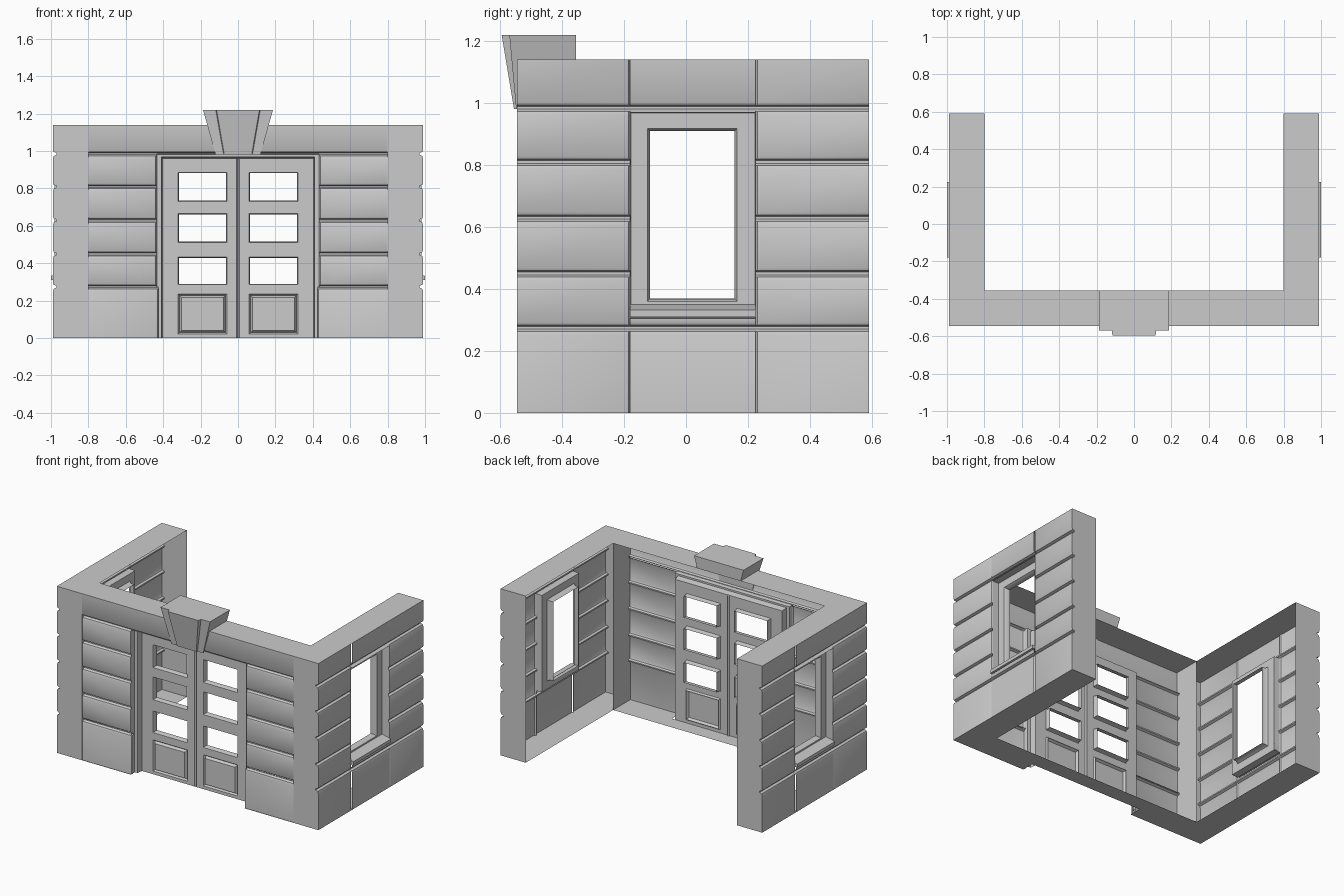
import bpy, bmesh
from mathutils import Vector

if "Cube" in bpy.data.objects:
    bpy.data.objects.remove(bpy.data.objects["Cube"])

H, T = 1.14, 0.19            # wall height and wall depth
X_OUT, Y_OUT, Y_BACK = 0.99, -0.545, 0.59
GROOVES = [0.275, 0.45, 0.63, 0.81, 0.985]
WIN = (-0.18, 0.225, 0.305, 0.97)


# Wall coordinates: u along the wall, d inward from the outer face, z up
def side(u, d, z):
    return Vector((X_OUT - d, u, z))


def front(u, d, z):
    return Vector((u, Y_OUT + d, z))


def finish(name, bm, mirror=False):
    bmesh.ops.remove_doubles(bm, verts=bm.verts, dist=0.0005)
    me = bpy.data.meshes.new(name)
    bm.to_mesh(me)
    bm.free()
    ob = bpy.data.objects.new(name, me)
    bpy.context.collection.objects.link(ob)
    if mirror:
        ob.modifiers.new("mirror", 'MIRROR').use_mirror_merge = False
    bpy.ops.object.select_all(action='DESELECT')
    ob.select_set(True)
    bpy.context.view_layer.objects.active = ob
    bpy.ops.object.shade_smooth_by_angle(angle=0.6)
    return ob


def poly(bm, pts, normal=None):
    f = bm.faces.new([bm.verts.new(p) for p in pts])
    if normal:
        f.normal_update()
        if f.normal.dot(Vector(normal)) < 0:
            f.normal_flip()


def board_profile(z0, z1):
    """Depth against height for boards parted by rounded grooves."""
    pts = []
    for g in GROOVES:
        pts += [(g - .025, 0), (g - .012, .005), (g - .005, .02),
                (g + .004, .02), (g + .009, .005), (g + .018, 0)]
    inside = [(z, d) for z, d in pts if z0 + .001 < z < z1 - .001]

    def at(z):
        return next((.02 for g in GROOVES if abs(z - g) < .006), 0)
    return [(z0, at(z0))] + inside + [(z1, at(z1))]


def boards(bm, m, u0, u1, z0, z1, round0=False, round1=False, base=0):
    us = [(u0, .014 if round0 else 0)]
    if round0:
        us += [(u0 + .005, .005), (u0 + .016, 0)]
    if round1:
        us += [(u1 - .016, 0), (u1 - .005, .005)]
    us.append((u1, .014 if round1 else 0))
    rows = [[bm.verts.new(m(u, base + max(du, dz), z)) for u, du in us]
            for z, dz in board_profile(z0, z1)]
    for a, b in zip(rows, rows[1:]):
        for i in range(len(us) - 1):
            bm.faces.new((a[i], a[i + 1], b[i + 1], b[i]))


def rings(bm, m, rects, fill=False, open_bottom=False):
    """Bridge nested rectangles (u0, u1, z0, z1, d) into a stepped frame."""
    loops = [[bm.verts.new(m(u, d, z)) for u, z in
              ((a, c), (b, c), (b, e), (a, e))] for a, b, c, e, d in rects]
    for o, n in zip(loops, loops[1:]):
        for i in range(1 if open_bottom else 0, 4):
            j = (i + 1) % 4
            bm.faces.new((o[i], o[j], n[j], n[i]))
    if fill:
        bm.faces.new(loops[-1])


def inset(r, k, d):
    return (r[0] + k, r[1] - k, r[2] + k, r[3] - k, d)


# Side wall: boards around the window, closed at top, bottom and both ends
bm = bmesh.new()
boards(bm, side, Y_OUT, WIN[0], 0, H, round1=True)
boards(bm, side, WIN[1], Y_BACK, 0, H, round0=True)
boards(bm, side, WIN[0], WIN[1], 0, WIN[2])
boards(bm, side, WIN[0], WIN[1], WIN[3], H)
for u, n in ((Y_OUT, -1), (Y_BACK, 1)):
    outline = [side(u, d, z) for z, d in board_profile(0, H)]
    poly(bm, outline + [side(u, T, H), side(u, T, 0)], (0, n, 0))
for z, n in ((0, -1), (H, 1)):
    poly(bm, [side(Y_OUT, 0, z), side(Y_BACK, 0, z),
              side(Y_BACK, T, z), side(Y_OUT, T, z)], (0, 0, n))
finish("side_wall", bm, True)

# Side window frame, recessed in the wall
bm = bmesh.new()
opening = (-.125, .165, .36, .918)
rings(bm, side, [WIN + (.008,), inset(WIN, .002, .055), opening + (.055,),
                 inset(opening, .008, .07), inset(opening, .009, .095)])
finish("window_frame", bm, True)

# Sloping window sill
bm = bmesh.new()
sill = [(.055, .31), (-.01, .31), (-.01, .332), (.055, .35)]
ends = [[side(u, d, z) for d, z in sill] for u in (WIN[0], WIN[1])]
poly(bm, ends[0], (0, -1, 0))
poly(bm, ends[1], (0, 1, 0))
for i, n in enumerate(((0, 0, -1), (1, 0, 0), (0, 0, 1))):
    poly(bm, [ends[0][i], ends[0][i + 1], ends[1][i + 1], ends[1][i]], n)
finish("window_sill", bm, True)

# Front boards beside the door
bm = bmesh.new()
boards(bm, front, .435, .8, .275, .985, round0=True, base=.006)
boards(bm, front, .425, .8, 0, .275, round0=True, base=.004)
poly(bm, [front(.8, 0, 0), front(.8, T, 0), front(.8, T, H), front(.8, 0, H)],
     (-1, 0, 0))
finish("front_boards", bm, True)

# Front lintel band with the top and bottom of the front wall
bm = bmesh.new()
boards(bm, front, -.8, .8, .985, H)
poly(bm, [front(-.8, 0, H), front(.8, 0, H), front(.8, T, H), front(-.8, T, H)],
     (0, 0, 1))
half = [(.8, T), (.8, 0), (.43, 0), (.43, .085)]
poly(bm, [front(u, d, 0) for u, d in half] +
     [front(-u, d, 0) for u, d in reversed(half)], (0, 0, -1))
finish("front_band_and_base", bm)

# Stepped door surround
bm = bmesh.new()
rings(bm, front, [(-.435, .435, 0, .985, .012), (-.433, .433, 0, .98, .045),
                  (-.41, .41, 0, .968, .045), (-.405, .405, 0, .96, .085)],
      open_bottom=True)
finish("door_surround", bm)

# Double door: grid with six window openings and two raised panels
bm = bmesh.new()
D = .085
us = [(-.405, D), (-.32, D), (-.06, D), (-.008, D), (0, D + .012),
      (.008, D), (.06, D), (.32, D), (.405, D)]
zs = [0, .022, .235, .285, .432, .51, .665, .73, .886, .96]
for i, ((u0, d0), (u1, d1)) in enumerate(zip(us, us[1:])):
    for j, (z0, z1) in enumerate(zip(zs, zs[1:])):
        cell = (u0, u1, z0, z1)
        if i in (1, 6) and j == 1:
            rings(bm, front, [cell + (D,), inset(cell, .008, D + .012),
                              inset(cell, .018, D - .006)], fill=True)
        elif i in (1, 6) and j in (3, 5, 7):
            rings(bm, front, [cell + (D,), inset(cell, .004, D + .008),
                              inset(cell, .005, D + .035)])
        else:
            poly(bm, [front(u0, d0, z0), front(u1, d1, z0),
                      front(u1, d1, z1), front(u0, d0, z1)])
finish("double_door", bm)

# Keystone: tapered block with a raised middle, resting over the wall top
bm = bmesh.new()
loops = []
for z, back in ((.98, -.54), (H, -.54), (H, -.355), (1.22, -.355)):
    t = (z - .98) / .24
    w, c = .12 + .067 * t, .073 + .042 * t
    y0, y1 = -.548 - .022 * t, -.555 - .04 * t
    half = [(w, back), (w, y0), (c + .004, y0), (c, y1)]
    pts = [(-x, y) for x, y in half] + half[::-1]
    loops.append([bm.verts.new((x, y, z)) for x, y in pts])
for a, b in zip(loops, loops[1:]):
    for i in range(8):
        j = (i + 1) % 8
        if (a[i].co - b[i].co).length > 1e-4 or (a[j].co - b[j].co).length > 1e-4:
            bm.faces.new((a[i], a[j], b[j], b[i]))
bm.faces.new(loops[0][::-1])
bm.faces.new(loops[-1])
finish("keystone", bm)
